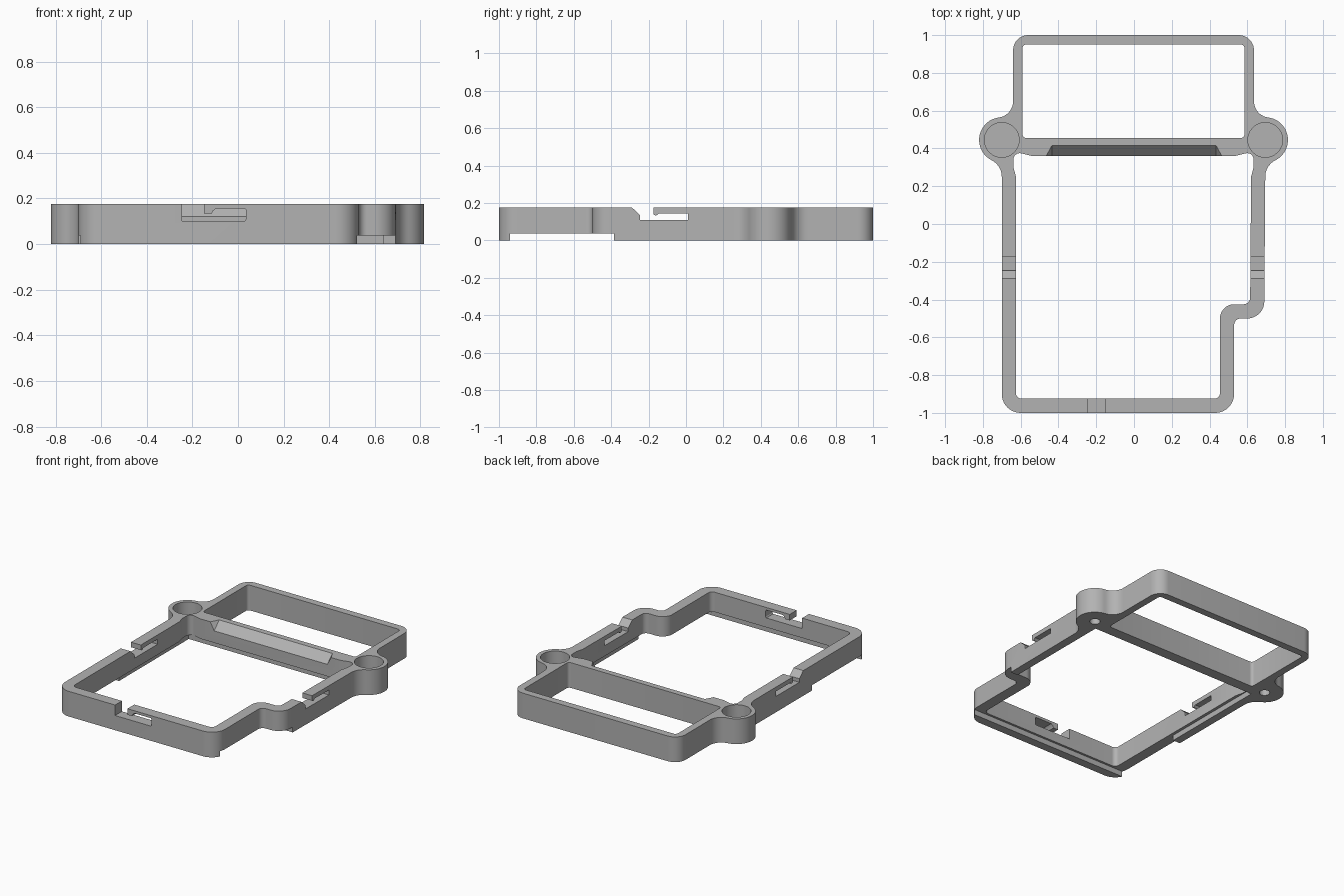
import bpy, bmesh
from math import sin, cos, radians

if "Cube" in bpy.data.objects:
    bpy.data.objects.remove(bpy.data.objects["Cube"])

HEIGHT = 0.175
SHIFT = -0.005   # mirror offset between the two sides

grey = bpy.data.materials.new("plain_grey")
grey.use_nodes = True
grey.diffuse_color = (0.45, 0.45, 0.45, 1)
grey.node_tree.nodes["Principled BSDF"].inputs["Base Color"].default_value = (0.45, 0.45, 0.45, 1)


def arc(cx, cy, r, a0, a1, n=10):
    angles = [radians(a0 + (a1 - a0) * i / n) for i in range(n + 1)]
    return [(cx + r * cos(a), cy + r * sin(a)) for a in angles]


def mirrored(points):
    return [(SHIFT - x, y) for x, y in reversed(points)]


def new_object(name, bm):
    bmesh.ops.recalc_face_normals(bm, faces=bm.faces)
    mesh = bpy.data.meshes.new(name)
    bm.to_mesh(mesh)
    bm.free()
    mesh.materials.append(grey)
    ob = bpy.data.objects.new(name, mesh)
    bpy.context.collection.objects.link(ob)
    return ob


def prism(name, points, lo, hi, axis="z"):
    """Extrude a flat outline along an axis from lo to hi."""
    place = {"x": lambda a, b, t: (t, a, b),
             "y": lambda a, b, t: (a, t, b),
             "z": lambda a, b, t: (a, b, t)}[axis]
    bm = bmesh.new()
    face = bm.faces.new([bm.verts.new(place(a, b, lo)) for a, b in points])
    moved = bmesh.ops.extrude_face_region(bm, geom=[face])["geom"]
    bmesh.ops.translate(bm, vec=place(0, 0, hi - lo),
                        verts=[v for v in moved if isinstance(v, bmesh.types.BMVert)])
    return new_object(name, bm)


def box_outline(x0, x1, y0, y1):
    return [(x0, y0), (x1, y0), (x1, y1), (x0, y1)]


def cut(target, cutter):
    cutter.hide_render = True
    mod = target.modifiers.new("cut", "BOOLEAN")
    mod.operation = "DIFFERENCE"
    mod.solver = "EXACT"
    mod.object = cutter
    bpy.context.view_layer.objects.active = target
    bpy.ops.object.modifier_apply(modifier=mod.name)
    bpy.data.objects.remove(cutter)


# Outer body: rounded back box, bosses blended into the walls, stepped front corner
side = (arc(-0.56, 0.92, 0.08, 90, 180)
        + arc(-0.727, 0.65, 0.087, 0, -82.5)
        + arc(-0.70, 0.445, 0.12, 97.5, 243.3, 24)[1:-1]
        + arc(-0.798, 0.25, 0.098, 63.3, 0))
outer = (side
         + arc(-0.60, -0.90, 0.10, 180, 270)
         + arc(0.43, -0.90, 0.10, 270, 360)
         + arc(0.565, -0.535, 0.035, 180, 90)
         + arc(0.60, -0.41, 0.09, 270, 360)
         + mirrored(side))
frame = prism("frame", outer, 0, HEIGHT)

# Back window
window = (arc(-0.57, 0.93, 0.02, 90, 180, 5) + arc(-0.57, 0.475, 0.02, 180, 270, 5)
          + arc(0.565, 0.475, 0.02, 270, 360, 5) + arc(0.565, 0.93, 0.02, 0, 90, 5))
cut(frame, prism("window_cutter", window, -0.1, 0.3))

# Main opening with relief ears beside the bosses
ear = [(-0.54, 0.36)] + arc(-0.605, 0.342, 0.033, 75, 180) + [(-0.638, 0.30), (-0.625, 0.25)]
opening = (ear
           + arc(-0.595, -0.895, 0.03, 180, 270)
           + arc(0.425, -0.895, 0.03, 270, 360)
           + arc(0.53, -0.50, 0.075, 180, 90)
           + arc(0.58, -0.39, 0.035, 270, 360)
           + mirrored(ear))
cut(frame, prism("opening_cutter", opening, -0.1, 0.3))

# Underside rebate and the relief running through both side walls
cut(frame, prism("rebate_cutter", box_outline(-0.645, 0.635, -0.94, 0.38), -0.1, 0.037))
cut(frame, prism("relief_cutter", box_outline(-1, 1, -0.9401, -0.385), -0.1, 0.0371))

# Boss pockets from above, blind screw holes from below
for x in (-0.70, 0.695):
    cut(frame, prism("pocket_cutter", arc(x, 0.445, 0.092, 0, 350, 35), 0.06, 0.3))
    cut(frame, prism("hole_cutter", arc(x, 0.445, 0.033, 0, 345, 23), -0.1, 0.045))

# Hooked latch slots in the side walls
side_slot = [(-0.315, 0.2), (-0.245, 0.135), (-0.245, 0.11), (0.01, 0.11), (0.01, 0.145),
             (-0.145, 0.145), (-0.16, 0.132), (-0.175, 0.14), (-0.175, 0.2)]
for x0, x1 in ((-0.8, -0.55), (0.55, 0.8)):
    cut(frame, prism("side_slot_cutter", side_slot, x0, x1, "x"))

# Hooked latch slot in the front wall
front_slot = [(-0.245, 0.2), (-0.245, 0.102), (0.03, 0.102), (0.035, 0.11), (0.035, 0.15),
              (0.03, 0.157), (-0.095, 0.157), (-0.11, 0.145), (-0.115, 0.133),
              (-0.15, 0.133), (-0.15, 0.2)]
cut(frame, prism("front_slot_cutter", front_slot, -1.1, -0.8, "y"))

# Sloped lead-in on the crossbar
bm = bmesh.new()
for s in (-1, 1):
    for x, y, z in ((0.435, 0.425, 0.185), (0.435, 0.34, 0.10), (0.481, 0.34, 0.185)):
        bm.verts.new((s * x, y, z))
bmesh.ops.convex_hull(bm, input=bm.verts)
cut(frame, new_object("lead_in_cutter", bm))

# Smooth curved walls, keep sharp edges
bpy.ops.object.select_all(action="DESELECT")
frame.select_set(True)
bpy.context.view_layer.objects.active = frame
bpy.ops.object.shade_smooth_by_angle(angle=radians(30))
